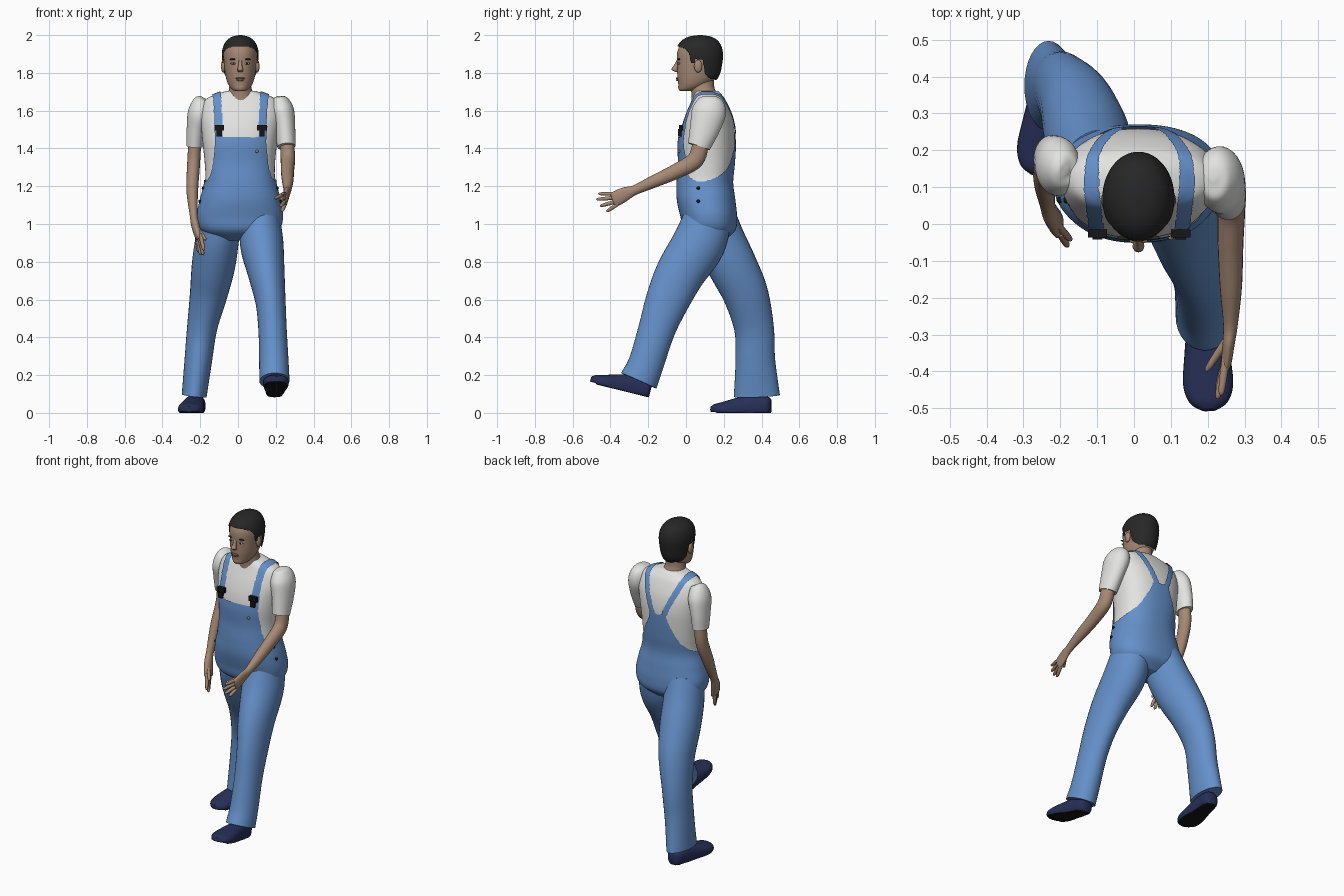
import bpy, bmesh, math
from mathutils import Vector, Matrix

def material(name, rgb):
    m = bpy.data.materials.new(name)
    m.diffuse_color = (*rgb, 1)
    return m

SKIN = material("skin", (.38, .25, .175))
HAIR = material("dark hair", (.02, .02, .02))
SHIRT = material("white cotton", (.77, .77, .76))
DENIM = material("blue denim", (.13, .28, .59))
SHOE = material("navy shoe", (.021, .028, .095))
BLACK = material("black", (.008, .008, .009))
LIP = material("lip", (.27, .14, .105))
EYE = material("eye white", (.55, .52, .48))

def interp(table, t):
    if t <= table[0][0]:
        return table[0][1]
    for (a, p), (b, q) in zip(table, table[1:]):
        if t <= b:
            return p + (q - p) * (t - a) / (b - a)
    return table[-1][1]

def finish(bm, name, *mats, angle=50):
    me = bpy.data.meshes.new(name)
    bm.to_mesh(me)
    bm.free()
    ob = bpy.data.objects.new(name, me)
    bpy.context.collection.objects.link(ob)
    for m in mats:
        me.materials.append(m)
    bpy.ops.object.select_all(action='DESELECT')
    ob.select_set(True)
    bpy.context.view_layer.objects.active = ob
    bpy.ops.object.shade_smooth_by_angle(angle=math.radians(angle))
    return ob

def loft(stations, seg=32, sub=6, flat=False, n=2.0):
    """Smooth tube through stations (x, y, z, radius_u, radius_v)."""
    rows, last = [], len(stations) - 1
    for i in range(last):
        p = [stations[min(max(i + k, 0), last)] for k in (-1, 0, 1, 2)]
        for s in range(sub + (i == last - 1)):
            t = s / sub
            rows.append([.5 * (2*b + (c-a)*t + (2*a-5*b+4*c-d)*t*t + (3*b-a-3*c+d)*t**3)
                         for a, b, c, d in zip(*p)])
    bm, rings = bmesh.new(), []
    for i, r in enumerate(rows):
        t = Vector(rows[min(i+1, len(rows)-1)][:3]) - Vector(rows[max(i-1, 0)][:3])
        t = Vector((0, 0, 1)) if flat else t.normalized()
        u = (Vector((1, 0, 0)) - t * t.x).normalized()
        v = t.cross(u)
        ring = []
        for k in range(seg):
            a = 2 * math.pi * k / seg
            c, s = math.cos(a), math.sin(a)
            cu = math.copysign(abs(c) ** (2 / n), c) * max(r[3], .001)
            sv = math.copysign(abs(s) ** (2 / n), s) * max(r[4], .001)
            ring.append(bm.verts.new(Vector(r[:3]) + u * cu + v * sv))
        rings.append(ring)
    for a, b in zip(rings, rings[1:]):
        for k in range(seg):
            j = (k + 1) % seg
            bm.faces.new((a[k], a[j], b[j], b[k]))
    bm.faces.new(rings[0][::-1])
    bm.faces.new(rings[-1])
    bm.normal_update()
    return bm

def shell(bm, keep, offset):
    """Push a loft outward and keep only the faces that pass the rule."""
    for v in bm.verts:
        v.co += v.normal * offset
    bmesh.ops.delete(bm, geom=[f for f in bm.faces if not keep(f.calc_center_median())], context='FACES')
    for _ in range(4):
        edge = [v for v in bm.verts if v.is_boundary]
        bmesh.ops.smooth_vert(bm, verts=edge, factor=.4, use_axis_x=True, use_axis_y=True, use_axis_z=True)
    return bm

def ellipsoid(name, loc, size, mat):
    bm = bmesh.new()
    bmesh.ops.create_uvsphere(bm, u_segments=20, v_segments=12, radius=1,
                              matrix=Matrix.Translation(loc) @ Matrix.Diagonal((*size, 1)))
    return finish(bm, name, mat)

def box(name, loc, size, mat):
    bm = bmesh.new()
    bmesh.ops.create_cube(bm, size=1, matrix=Matrix.Translation(loc) @ Matrix.Diagonal((*size, 1)))
    return finish(bm, name, mat, angle=30)

# torso: shirt, with the overalls as a thin shell over it
TORSO = [(.01, .13, .92, .12, .07), (.01, .125, .97, .2, .13), (.01, .12, 1.04, .222, .143),
         (.012, .106, 1.13, .207, .148), (.012, .1, 1.22, .185, .143), (.01, .108, 1.32, .186, .144),
         (.01, .11, 1.42, .196, .148), (.012, .115, 1.5, .205, .142), (.015, .12, 1.58, .212, .122),
         (.015, .12, 1.655, .19, .09), (.015, .115, 1.687, .13, .072), (.015, .11, 1.705, .075, .06)]
BIB = [(1.2, .35), (1.225, .19), (1.25, .165), (1.3, .15), (1.46, .135)]
BACK = [(1.2, .35), (1.235, .19), (1.3, .135), (1.4, .085), (1.47, .055)]

def is_overalls(p):
    x, front = abs(p.x - .014), p.y < .11
    if p.z < (1.46 if front else 1.47) and x < interp(BIB if front else BACK, p.z):
        return True
    if p.z < 1.45:
        return False
    centre = interp([(-.03, .115), (.1, .13)], p.y)
    if p.y > .12:
        centre = min(centre, interp([(1.45, .032), (1.6, .095), (1.69, .13)], p.z))
    return abs(x - centre) < .023

finish(loft(TORSO, 64, 6, True, 2.3), "shirt_body", SHIRT)
finish(shell(loft(TORSO, 160, 12, True, 2.3), is_overalls, .007), "overalls_body", DENIM)

# trouser legs
finish(loft([(.12, .12, 1.05, .1, .125), (.125, .07, .9, .115, .14), (.15, -.03, .74, .097, .13),
             (.172, -.1, .59, .08, .115), (.183, -.155, .44, .075, .098), (.19, -.21, .265, .078, .094),
             (.193, -.25, .17, .08, .102)]), "front_trouser_leg", DENIM)
finish(loft([(-.09, .14, 1.05, .11, .12), (-.11, .18, .92, .115, .13), (-.13, .245, .78, .115, .13),
             (-.155, .315, .63, .1, .12), (-.19, .36, .45, .08, .105), (-.21, .367, .28, .073, .105),
             (-.232, .375, .09, .066, .122)]), "back_trouser_leg", DENIM)

# shoes: heel at the local origin, toe toward -y, flat black sole
def shoe(name, loc, tilt, turn):
    bm = loft([(0, .0, .045, .025, .035), (0, -.02, .045, .046, .05), (0, -.09, .045, .053, .06),
               (0, -.17, .035, .062, .055), (0, -.25, .028, .068, .04), (0, -.3, .027, .052, .028),
               (0, -.322, .027, .02, .014)], 32, 5, n=2.4)
    for v in bm.verts:
        v.co.z = max(v.co.z, .008 if v.co.y > -.29 else .014)
        v.co.z -= .008
    bm.normal_update()
    for f in bm.faces:
        f.material_index = int(f.normal.z < -.75)
    bm.transform(Matrix.Translation(loc) @ Matrix.Rotation(turn, 4, 'Z') @ Matrix.Rotation(tilt, 4, 'X'))
    finish(bm, name, SHOE, BLACK)

shoe("front_shoe", (.193, -.197, .082), math.radians(-14), math.radians(2))
shoe("back_shoe", (-.215, .45, 0), 0, math.radians(-8))

# sleeves
finish(loft([(.215, .125, 1.677, .01, .01), (.218, .125, 1.662, .042, .06), (.232, .122, 1.6, .064, .09),
             (.247, .1, 1.51, .056, .08), (.256, .068, 1.41, .048, .06)]), "front_sleeve", SHIRT)
finish(loft([(-.185, .145, 1.668, .01, .01), (-.19, .147, 1.655, .042, .05), (-.205, .155, 1.59, .06, .08),
             (-.222, .17, 1.5, .05, .072), (-.23, .18, 1.41, .043, .058)]), "back_sleeve", SHIRT)

# bare arms and palms
finish(loft([(.26, .078, 1.43, .038, .042), (.264, .05, 1.34, .038, .045), (.262, -.05, 1.28, .035, .04),
             (.263, -.17, 1.225, .03, .033), (.262, -.27, 1.18, .02, .026), (.257, -.32, 1.16, .017, .036),
             (.25, -.375, 1.132, .014, .04), (.247, -.388, 1.126, .006, .03)], 20), "front_arm", SKIN)
finish(loft([(-.229, .18, 1.43, .034, .042), (-.235, .175, 1.32, .034, .042), (-.242, .12, 1.18, .031, .036),
             (-.235, .055, 1.05, .021, .026), (-.225, .025, .99, .022, .034), (-.208, 0, .93, .018, .04),
             (-.204, -.004, .918, .008, .03)], 20), "back_arm", SKIN)

# fingers: (base, tip)
def fingers(side, pairs):
    for i, (a, b) in enumerate(pairs):
        a, b = Vector(a), Vector(b)
        pts = [(*a.lerp(b, t), r, r) for t, r in ((0, .011), (.5, .0105), (.9, .008), (1, .002))]
        finish(loft(pts, 10, 3), f"{side}_finger_{i}", SKIN)

fingers("front", [((.249, -.365, 1.16), (.236, -.465, 1.16)), ((.248, -.372, 1.14), (.226, -.475, 1.13)),
                  ((.248, -.368, 1.12), (.226, -.455, 1.095)), ((.25, -.358, 1.108), (.232, -.42, 1.066)),
                  ((.255, -.31, 1.165), (.195, -.4, 1.135))])
fingers("back", [((-.2, -.025, .945), (-.18, -.06, .86)), ((-.204, -.01, .93), (-.184, -.035, .835)),
                 ((-.21, .008, .925), (-.198, -.01, .835)), ((-.216, .022, .93), (-.21, .01, .85)),
                 ((-.22, .01, .985), (-.17, -.045, .915))])

# neck and head
finish(loft([(.015, .1, 1.64, .075, .07), (.014, .095, 1.69, .066, .066), (.012, .085, 1.73, .058, .064),
             (.012, .08, 1.79, .055, .07)], 32, 6, True), "neck", SKIN)
HEAD = [(.012, .0, 1.704, .022, .03), (.012, .015, 1.712, .042, .054), (.012, .042, 1.74, .064, .083),
        (.012, .06, 1.785, .078, .106), (.012, .068, 1.85, .086, .115), (.012, .07, 1.91, .088, .116),
        (.012, .072, 1.955, .073, .098), (.012, .074, 1.981, .045, .062), (.012, .075, 1.991, .008, .01)]
finish(loft(HEAD, 40, 5, True), "head", SKIN)
HAIRLINE = [(-.04, 1.94), (-.005, 1.925), (.015, 1.9), (.024, 1.85), (.045, 1.845), (.052, 1.872),
            (.085, 1.865), (.1, 1.79), (.13, 1.765), (.2, 1.755)]
finish(shell(loft(HEAD, 120, 10, True), lambda p: p.z > interp(HAIRLINE, p.y), .009), "hair", HAIR)

# face
finish(loft([(.012, -.042, 1.87, .008, .006), (.012, -.052, 1.84, .01, .012), (.012, -.06, 1.818, .016, .017),
             (.012, -.048, 1.806, .012, .01)], 16, 4, True), "nose", SKIN)
ellipsoid("upper_lip", (.012, -.046, 1.771, ), (.025, .008, .005), LIP)
ellipsoid("lower_lip", (.012, -.045, 1.762), (.02, .008, .006), LIP)
ellipsoid("chin", (.012, -.022, 1.725), (.028, .02, .018), SKIN)
for s, side in ((-1, "left"), (1, "right")):
    ellipsoid(side + "_ear", (.012 + s * .09, .064, 1.835), (.012, .021, .033), SKIN)
    ellipsoid(side + "_eye", (.012 + s * .035, -.037, 1.85), (.016, .006, .006), EYE)
    ellipsoid(side + "_iris", (.012 + s * .035, -.041, 1.85), (.006, .004, .006), BLACK)
    ellipsoid(side + "_eyebrow", (.012 + s * .036, -.037, 1.872), (.022, .007, .004), HAIR)
    # strap buckles and side buttons
    x = .014 + s * .113
    box(side + "_buckle", (x, -.026, 1.51), (.052, .022, .03), BLACK)
    box(side + "_buckle_clip", (x, -.033, 1.482), (.028, .018, .04), BLACK)
    for z, rx in ((1.19, .196), (1.12, .214)):
        ellipsoid(f"{side}_button_{z}", (.012 + s * rx, .065, z), (.008, .009, .009), BLACK)
ellipsoid("bib_button", (.1, -.036, 1.385), (.008, .008, .008), SKIN)
